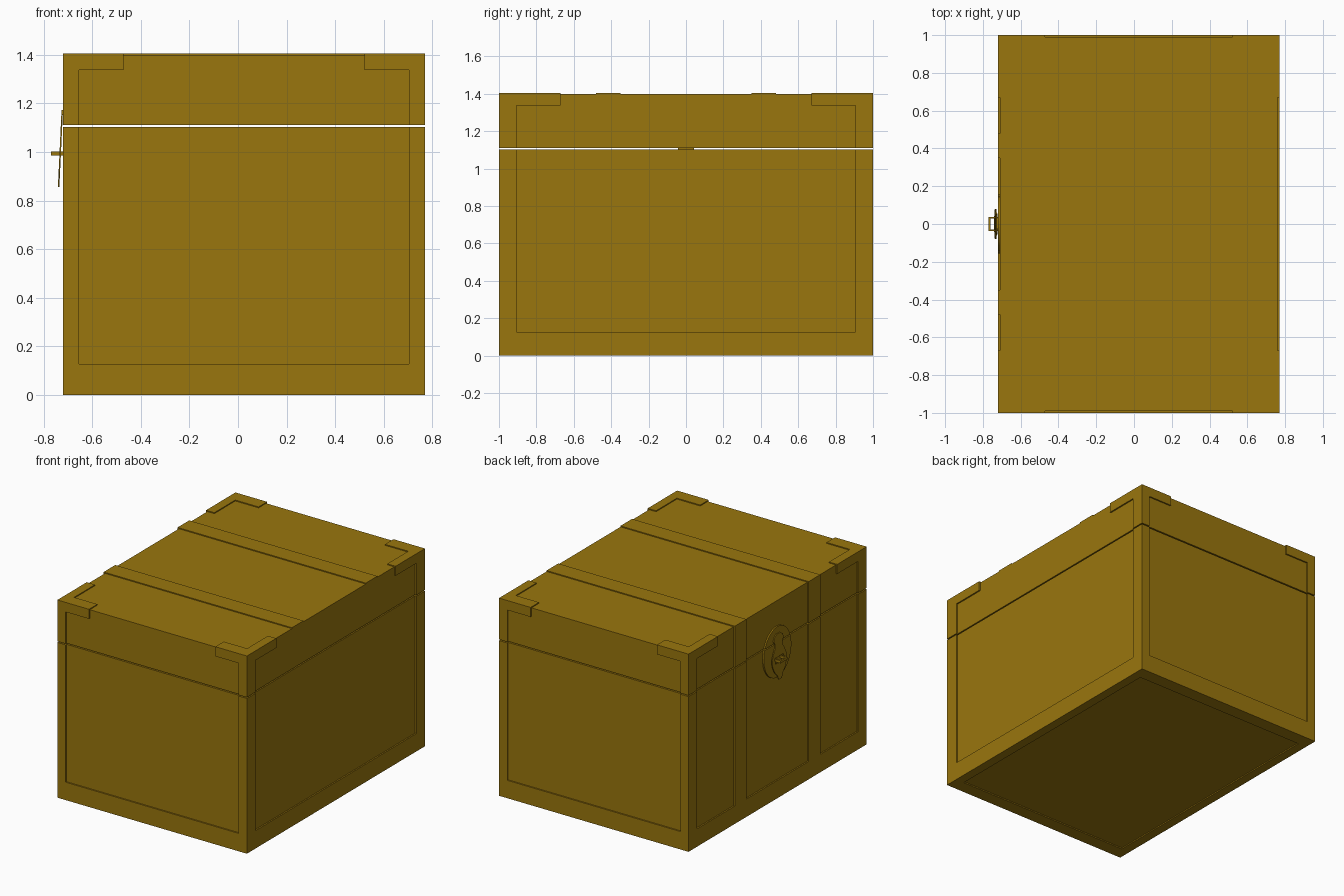
import bpy, bmesh, math

if "Cube" in bpy.data.objects:
    bpy.data.objects.remove(bpy.data.objects["Cube"])

CX, HX, HY, H = 0.025, 0.745, 1.0, 1.405      # chest centre, half sizes, height
IX, IY = 0.68, 0.905                          # panel half widths inside the frame
KX, KY = 0.497, 0.67                          # start of the corner brackets
BASE, HOOK, BIG = 0.127, 1.337, 1.5           # panel bottom, bracket bottom, overshoot
GAP0, GAP1 = 1.103, 1.111                     # slit between body and lid
S0, S1 = 0.35, 0.48                           # strap edges

wood = bpy.data.materials.new("ochre")
wood.diffuse_color = (0.32, 0.18, 0.004, 1)
wood.use_nodes = True
wood.node_tree.nodes["Principled BSDF"].inputs["Base Color"].default_value = wood.diffuse_color


def prism(name, pts, axis, lo, hi):
    """Extrude a 2D outline along an axis."""
    place = {"x": lambda p, d: (d, p[0], p[1]),
             "y": lambda p, d: (p[0], d, p[1]),
             "z": lambda p, d: (p[0], p[1], d)}[axis]
    bm = bmesh.new()
    a = [bm.verts.new(place(p, lo)) for p in pts]
    b = [bm.verts.new(place(p, hi)) for p in pts]
    bm.faces.new(a)
    bm.faces.new(b)
    n = len(pts)
    for i in range(n):
        j = (i + 1) % n
        bm.faces.new((a[i], a[j], b[j], b[i]))
    bmesh.ops.recalc_face_normals(bm, faces=bm.faces)
    me = bpy.data.meshes.new(name)
    bm.to_mesh(me)
    bm.free()
    me.materials.append(wood)
    ob = bpy.data.objects.new(name, me)
    bpy.context.collection.objects.link(ob)
    return ob


def rect(x0, x1, y0, y1):
    return [(x0, y0), (x1, y0), (x1, y1), (x0, y1)]


def tee(c, wide, narrow):
    """Side panel outline: wide below the corner brackets, narrow between them."""
    return [(c - wide, BASE), (c + wide, BASE), (c + wide, HOOK), (c + narrow, HOOK),
            (c + narrow, BIG), (c - narrow, BIG), (c - narrow, HOOK), (c - wide, HOOK)]


def cut(ob, cutters):
    bpy.context.view_layer.objects.active = ob
    for c in cutters:
        m = ob.modifiers.new("cut", "BOOLEAN")
        m.operation, m.solver, m.object = "DIFFERENCE", "EXACT", c
        bpy.ops.object.modifier_apply(modifier=m.name)


# Body and lid blocks
outer = rect(CX - HX, CX + HX, -HY, HY)
body = prism("chest_body", outer, "z", 0, GAP0)
lid = prism("chest_lid", outer, "z", GAP1, H)

# Shallow panel recesses on the front, back and right, and the hollow inside
D = 0.01
cutters = [
    prism("cut_front", tee(CX, IX, KX), "y", -BIG, -HY + D),
    prism("cut_back", tee(CX, IX, KX), "y", HY - D, BIG),
    prism("cut_right", tee(0, IY, KY), "x", CX + HX - D, BIG),
    prism("cut_bottom", rect(CX - IX, CX + IX, -IY, IY), "z", -0.1, 0.008),
    prism("cut_inside", rect(CX - 0.66, CX + 0.66, -0.9, 0.9), "z", 0.08, 1.34),
]
# Latch side and top recesses, leaving the two straps standing
cutters.append(prism("cut_left_mid", rect(-S0, S0, BASE, BIG), "x", -BIG, CX - HX + D))
cutters.append(prism("cut_top_mid", rect(-BIG, BIG, -S0, S0), "z", H - 0.007, BIG))
for s in (-1, 1):
    side = [(S1, BASE), (IY, BASE), (IY, HOOK), (KY, HOOK), (KY, BIG), (S1, BIG)]
    cutters.append(prism("cut_left_side", [(s * y, z) for y, z in side],
                         "x", -BIG, CX - HX + D))
    half = [(BIG, S1), (BIG, KY), (IX, KY), (IX, IY), (KX, IY), (KX, BIG)]
    top = half + [(-x, y) for x, y in reversed(half)]
    cutters.append(prism("cut_top_end", [(CX + x, s * y) for x, y in top],
                         "z", H - 0.007, BIG))
cut(body, cutters)
cut(lid, cutters)

# Oval latch plate, split by the slit
X0 = CX - HX


def plate(name, a0, a1):
    n = 24
    pts = [(0.155 * math.cos(a0 + (a1 - a0) * i / n),
            1.04 + 0.18 * math.sin(a0 + (a1 - a0) * i / n)) for i in range(n + 1)]
    return prism(name, pts, "x", X0, X0 + 0.015)


lo, hi = math.asin((GAP0 - 1.04) / 0.18), math.asin((GAP1 - 1.04) / 0.18)
plate("latch_plate_upper", hi, math.pi - hi)
plate("latch_plate_lower", math.pi - lo, 2 * math.pi + lo)

# Leaning hasp with a slot for the staple
half = [(0.018, 0.855), (0.03, 0.885), (0.06, 0.92), (0.08, 0.965), (0.08, 1.01),
        (0.062, 1.05), (0.043, 1.08), (0.043, 1.11), (0.055, 1.13), (0.048, 1.155),
        (0.022, 1.173)]
hasp = prism("hasp", half + [(-y, z) for y, z in reversed(half)], "x", -0.727, -0.721)
for v in hasp.data.vertices:
    v.co.x -= 0.047 * (1.173 - v.co.z)
slot = prism("cut_slot", rect(-0.048, 0.048, 0.972, 1.014), "x", -0.8, -0.7)
cut(hasp, [slot])

# Staple loop
prism("staple", [(-0.71, -0.038), (-0.77, -0.038), (-0.77, 0.038), (-0.71, 0.038),
                 (-0.71, 0.028), (-0.76, 0.028), (-0.76, -0.028), (-0.71, -0.028)],
      "z", 0.985, 1.003)

for c in cutters + [slot]:
    bpy.data.objects.remove(c, do_unlink=True)
